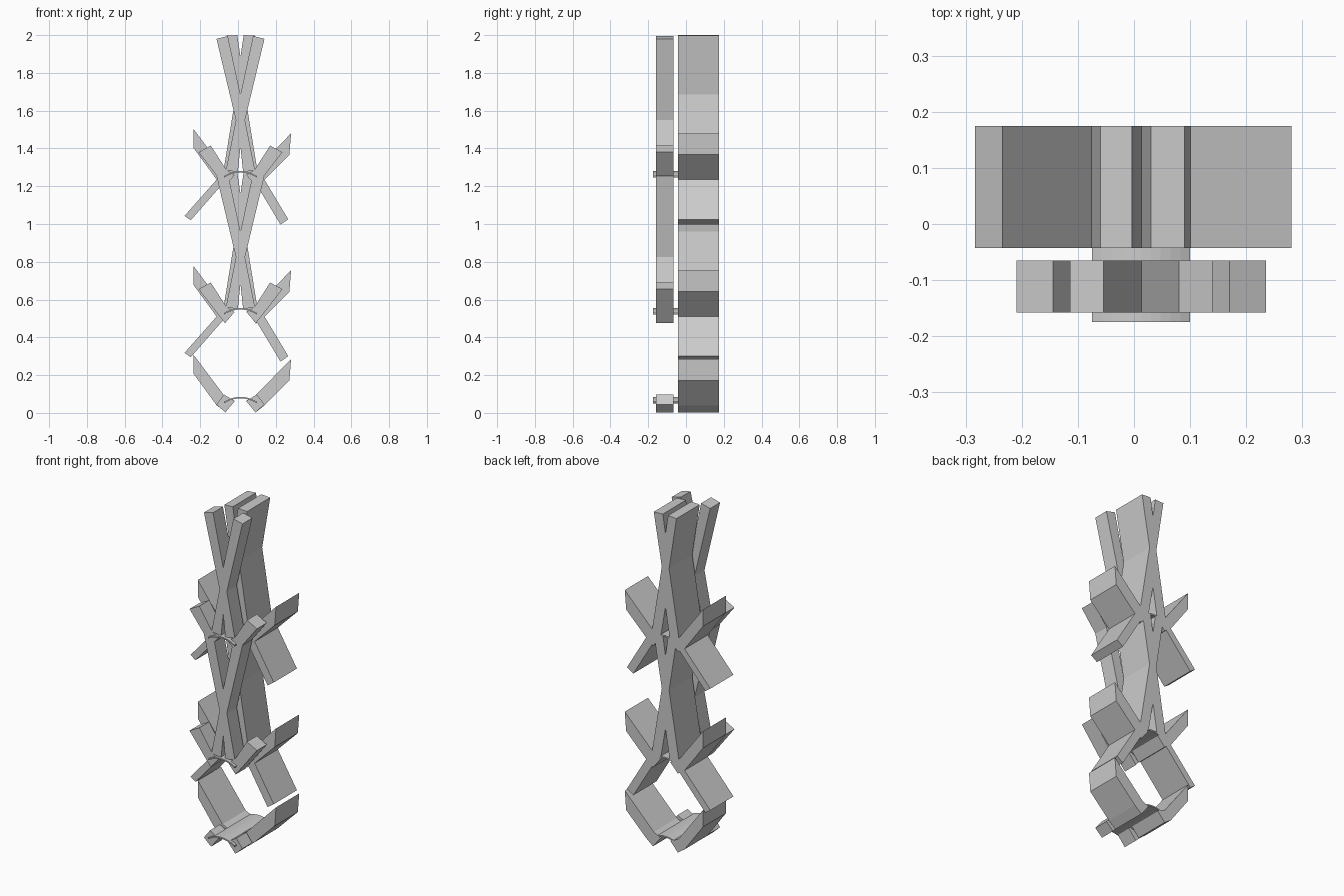
import bpy, bmesh

if "Cube" in bpy.data.objects:
    bpy.data.objects.remove(bpy.data.objects["Cube"])

CX = 0.013                 # mirror axis of the lattice
BACK = (-0.043, 0.175)     # y range of deep rear layer
FRONT = (-0.158, -0.065)   # y range of shallow front layer
UNITS = (0.555, 1.28)      # joint heights of the two full units
BASE = 0.085               # joint height of the bottom cradle


def prism(name, pts, y, z):
    """Extrude an x/z outline along y."""
    bm = bmesh.new()
    f = bm.faces.new([bm.verts.new((px, y[0], pz + z)) for px, pz in pts])
    ext = bmesh.ops.extrude_face_region(bm, geom=[f])
    vs = [v for v in ext["geom"] if isinstance(v, bmesh.types.BMVert)]
    bmesh.ops.translate(bm, verts=vs, vec=(0, y[1] - y[0], 0))
    bmesh.ops.recalc_face_normals(bm, faces=bm.faces[:])
    me = bpy.data.meshes.new(name)
    bm.to_mesh(me)
    bm.free()
    ob = bpy.data.objects.new(name, me)
    bpy.context.collection.objects.link(ob)
    return ob


def mirror(pts):
    return [(2 * CX - x, z) for x, z in pts]


# outlines, z relative to the joint height
rear_column = [(CX, .605), (.03, .72), (.09, .717), (.037, .405), (.103, 0),
               (.14, -.045), (.266, -.255), (.225, -.283), (.07, -.025), (.042, 0),
               (CX, .17), (-.014, 0), (-.044, -.025), (-.25, -.26), (-.283, -.237),
               (-.113, -.045), (-.077, 0), (-.011, .405), (-.06, .717), (-.004, .72)]
front_half = [(.08, .715), (.14, .70), (.037, .27), (.09, .005), (.027, -.005)]
front_column = ([(CX, .405)] + front_half + [(CX, .13)] + mirror(front_half)[::-1])
rear_arm_right = [(.281, .2), (.272, .087), (.14, -.045), (.095, -.082),
                  (.045, -.02), (.09, .005)]
rear_arm_left = [(-.235, .222), (-.235, .122), (-.113, -.045), (-.069, -.075),
                 (-.019, -.02), (-.072, .005)]
front_arm = [(.17, .135), (.235, .10), (.095, -.08), (.045, -.022), (.09, .01)]
front_stub = [(.10, .012), (.14, -.04), (.093, -.083), (.043, -.022)]

# thin arched plate joining the arms
N = 10
xs = [-.075 + .175 * i / N for i in range(N + 1)]
arch = [(x, -.026 * ((x - CX) / .0875) ** 2) for x in xs]
arch += [(x, z - .008) for x, z in reversed(arch)]

# full units
for i, z in enumerate(UNITS):
    prism(f"rear_column_{i}", rear_column, BACK, z)
    prism(f"front_column_{i}", front_column, FRONT, z)
    prism(f"front_arm_right_{i}", front_arm, FRONT, z)
    prism(f"front_arm_left_{i}", mirror(front_arm), FRONT, z)

# bottom cradle stubs
prism("front_stub_right", front_stub, FRONT, BASE)
prism("front_stub_left", mirror(front_stub), FRONT, BASE)

# raised rear arms and arched plates at every joint
for i, z in enumerate((BASE,) + UNITS):
    prism(f"rear_arm_right_{i}", rear_arm_right, BACK, z)
    prism(f"rear_arm_left_{i}", rear_arm_left, BACK, z)
    prism(f"arch_plate_{i}", arch, (-.175, .175), z)
